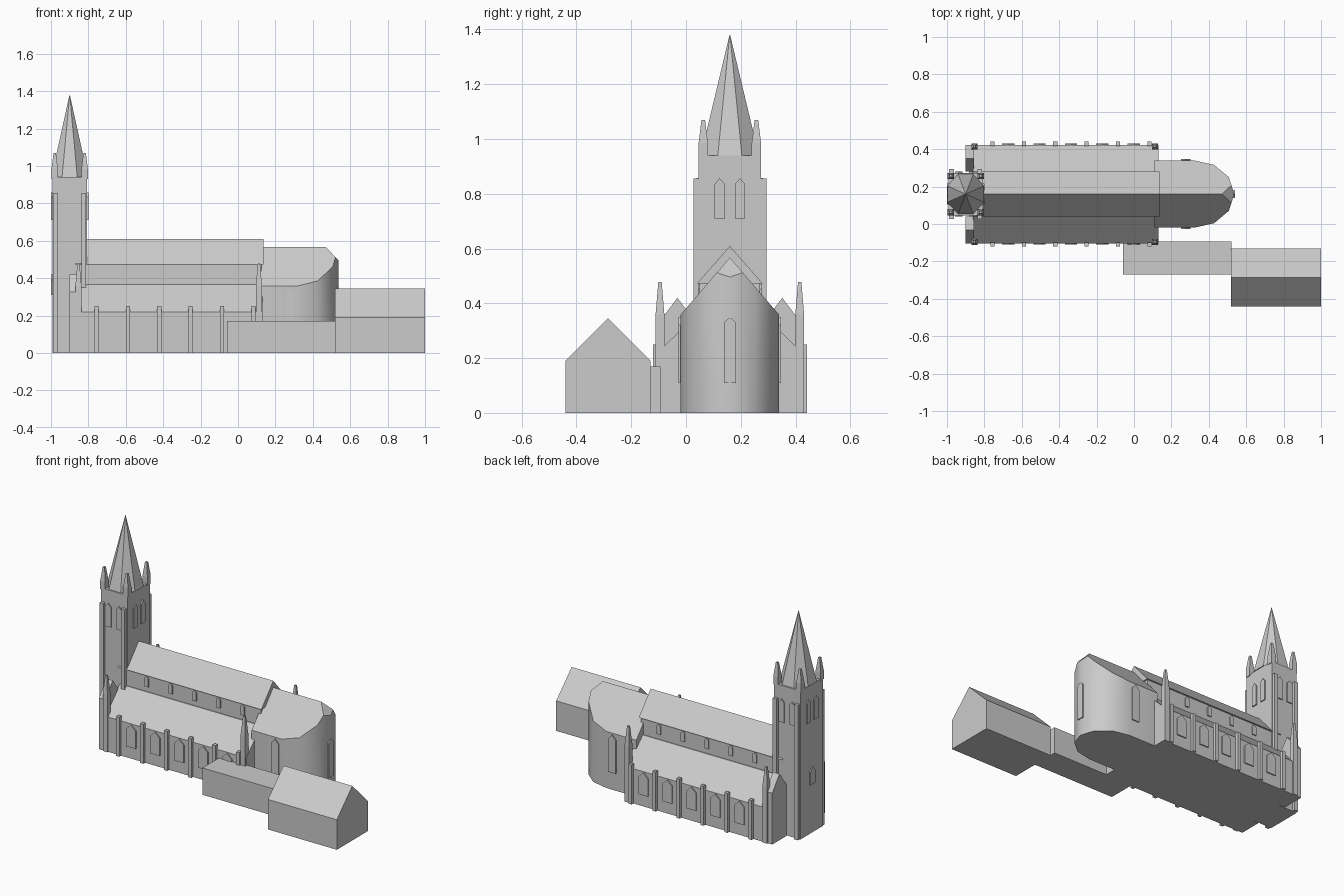
import bpy, bmesh, math
from mathutils import Vector

if "Cube" in bpy.data.objects:
    bpy.data.objects.remove(bpy.data.objects["Cube"])

stone = bpy.data.materials.new("grey_stone")
stone.diffuse_color = (0.6, 0.6, 0.6, 1)
stone.use_nodes = True
stone.node_tree.nodes["Principled BSDF"].inputs["Base Color"].default_value = stone.diffuse_color
CY = 0.16          # church centre line
TX = -0.90         # tower centre


def finish(bm, name):
    bmesh.ops.recalc_face_normals(bm, faces=bm.faces)
    me = bpy.data.meshes.new(name)
    bm.to_mesh(me)
    bm.free()
    me.materials.append(stone)
    ob = bpy.data.objects.new(name, me)
    bpy.context.collection.objects.link(ob)
    return ob


def prism_bm(pts, a, b, axis):
    """Extrude a profile from a to b: axis x takes (y,z), y takes (x,z), z takes (x,y)."""
    bm = bmesh.new()
    i = "xyz".index(axis)

    def place(p, t):
        c = list(p)
        c.insert(i, t)
        return bm.verts.new(c)
    lo = [place(p, a) for p in pts]
    hi = [place(p, b) for p in pts]
    n = len(pts)
    bm.faces.new(lo)
    bm.faces.new(hi)
    for k in range(n):
        bm.faces.new((lo[k], lo[(k + 1) % n], hi[(k + 1) % n], hi[k]))
    return bm


def prism(name, pts, a, b, axis):
    return finish(prism_bm(pts, a, b, axis), name)


def box(name, x0, x1, y0, y1, z0, z1):
    return prism(name, [(x0, y0), (x1, y0), (x1, y1), (x0, y1)], z0, z1, 'z')


def gable(name, x0, x1, y0, y1, z0, eave, ridge):
    return prism(name, [(y0, z0), (y1, z0), (y1, eave), ((y0 + y1) / 2, ridge), (y0, eave)], x0, x1, 'x')


def window(name, axis, wall, out, c, w, z0, spring, top):
    """Thin pointed plate standing proud of a wall."""
    h = w / 2
    pts = [(c - h, z0), (c + h, z0), (c + h, spring), (c, top), (c - h, spring)]
    return prism(name, pts, wall - out * 0.001, wall + out * 0.007, axis)


def pinnacle(name, x, y, z0, z1, z2, w):
    """Square shaft with a tapering top."""
    bm = prism_bm([(x - w, y - w), (x + w, y - w), (x + w, y + w), (x - w, y + w)], z0, z1, 'z')
    top = [f for f in bm.faces if all(v.co.z > z1 - 1e-5 for v in f.verts)]
    new = bmesh.ops.extrude_face_region(bm, geom=top)["geom"]
    bmesh.ops.delete(bm, geom=top, context='FACES_ONLY')
    for v in new:
        if isinstance(v, bmesh.types.BMVert):
            v.co = Vector((x + (v.co.x - x) * 0.38, y + (v.co.y - y) * 0.38, z2))
    finish(bm, name)


# tower with spire
box("tower", -0.993, -0.807, 0.046, 0.274, 0, 0.94)
bm = bmesh.new()
bmesh.ops.create_cone(bm, cap_ends=True, segments=8, radius1=0.1, radius2=0.001, depth=0.44)
k = 1 / math.cos(math.pi / 8)
a = max(abs(v.co.x) for v in bm.verts)
turn = math.pi / 8 if a > 0.0999 else 0
for v in bm.verts:
    p = Vector((v.co.x, v.co.y))
    c, s = math.cos(turn), math.sin(turn)
    v.co = Vector((TX + (p.x * c - p.y * s) * k * 0.98, CY + (p.x * s + p.y * c) * k * 1.06, v.co.z + 1.16))
finish(bm, "spire")

for sx in (-1, 1):
    for sy in (-1, 1):
        pinnacle("tower_pinnacle", TX + sx * 0.08, CY + sy * 0.097, 0.93, 0.985, 1.07, 0.017)
        bx, by = TX + sx * 0.075, CY + sy * 0.12
        box("tower_buttress", bx - 0.013, bx + 0.013, by - 0.013, by + 0.013, 0, 0.855)

# belfry windows on all four sides, stair windows on the west
for s in (-1, 1):
    for d in (-1, 1):
        window("belfry_window", 'y', CY + s * 0.114, s, TX + d * 0.037, 0.04, 0.71, 0.835, 0.857)
        window("belfry_window", 'x', TX + s * 0.093, s, CY + d * 0.037, 0.037, 0.71, 0.835, 0.857)
window("west_window", 'x', -0.993, -1, CY, 0.05, 0.31, 0.39, 0.42)

# nave: clerestory walls and roof
box("clerestory", -0.87, 0.125, 0.05, 0.27, 0, 0.475)
prism("nave_roof", [(0.04, 0.472), (0.28, 0.472), (CY, 0.609)], -0.87, 0.135, 'x')

# aisles as one lean-to section
prism("aisles", [(-0.103, 0), (0.423, 0), (0.423, 0.22), (0.275, 0.367), (0.045, 0.367), (-0.103, 0.22)],
      -0.86, 0.13, 'x')

xs = [-0.757 + 0.168 * i for i in range(6)]
for s in (-1, 1):
    wall = CY + s * 0.263
    # west gable of each aisle
    g0, g1 = sorted((CY + s * 0.12, CY + s * 0.263))
    gable("aisle_west_gable", -0.9, -0.855, g0, g1, 0, 0.325, 0.42)
    for x in xs:
        y0, y1 = sorted((wall - s * 0.005, wall + s * 0.018))
        box("aisle_buttress", x - 0.011, x + 0.011, y0, y1, 0, 0.25)
    for x in xs[:-1]:
        window("aisle_window", 'y', wall, s, x + 0.084, 0.066, 0.073, 0.185, 0.216)
        window("clerestory_window", 'y', CY + s * 0.11, s, x + 0.084, 0.028, 0.4, 0.453, 0.468)
    for x in (-0.853, 0.112):
        pinnacle("aisle_pinnacle", x, CY + s * 0.255, 0, 0.36, 0.478, 0.016)
    window("chancel_window", 'y', CY + s * 0.18, s, 0.276, 0.052, 0.11, 0.32, 0.35)
window("apse_window", 'x', 0.533, 1, CY, 0.044, 0.11, 0.33, 0.35)

# chancel with rounded end, cut by two roof slopes and an end hip
plan = [(0.11, CY - 0.18)]
for i in range(7):
    t = math.radians(-90 + 30 * i)
    plan.append((0.32 + 0.216 * math.cos(t), CY + 0.18 * math.sin(t)))
plan.append((0.11, CY + 0.18))
bm = prism_bm(plan, 0, 0.7, 'z')
for co, no in (((0, CY, 0.567), (0, 1.16, 1)), ((0, CY, 0.567), (0, -1.16, 1)), ((0.47, CY, 0.567), (1.08, 0, 1))):
    bmesh.ops.bisect_plane(bm, geom=bm.verts[:] + bm.edges[:] + bm.faces[:], plane_co=co, plane_no=no,
                           clear_outer=True)
    rim = [e for e in bm.edges if e.is_boundary]
    bmesh.ops.holes_fill(bm, edges=rim, sides=0)
ob = finish(bm, "chancel")
bpy.context.view_layer.objects.active = ob
ob.select_set(True)
bpy.ops.object.shade_smooth_by_angle(angle=math.radians(38))

# low link building and parish hall
box("link_building", -0.06, 0.52, -0.27, -0.093, 0, 0.17)
gable("hall", 0.518, 1.0, -0.44, -0.13, 0, 0.19, 0.345)
